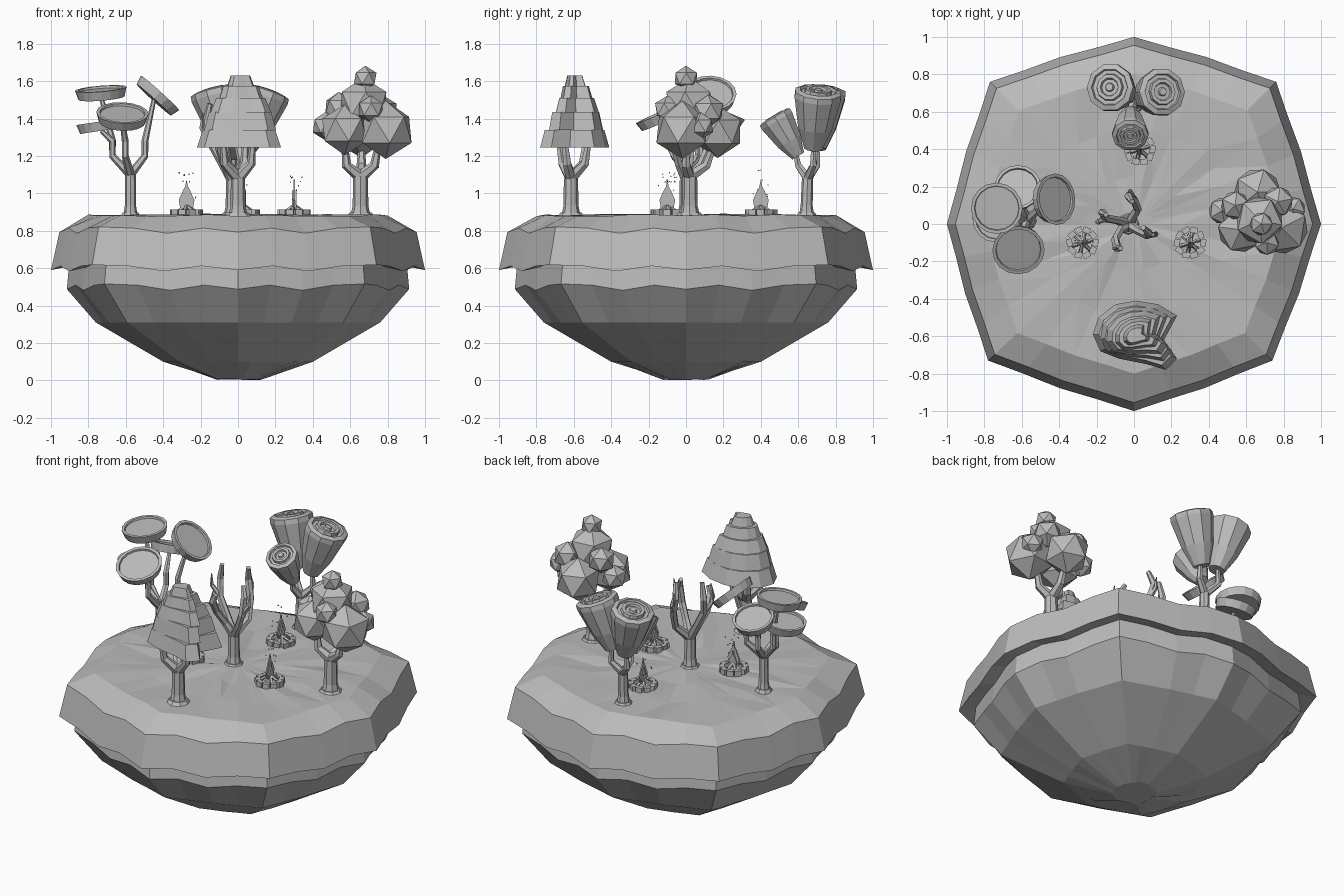
import bpy, bmesh, math, random
from mathutils import Vector, Matrix

random.seed(4)
if "Cube" in bpy.data.objects:
    bpy.data.objects.remove(bpy.data.objects["Cube"], do_unlink=True)

grey = bpy.data.materials.new("plain_grey")
grey.use_nodes = True
grey.diffuse_color = (0.5, 0.5, 0.5, 1)
grey.node_tree.nodes["Principled BSDF"].inputs["Base Color"].default_value = (0.5, 0.5, 0.5, 1)
GROUND = 0.885


def finish(name, bm):
    bmesh.ops.recalc_face_normals(bm, faces=bm.faces)
    mesh = bpy.data.meshes.new(name)
    bm.to_mesh(mesh)
    bm.free()
    mesh.materials.append(grey)
    obj = bpy.data.objects.new(name, mesh)
    bpy.context.collection.objects.link(obj)
    return obj


def loft(bm, rings):
    """Bridge equal rings of points and cap both ends."""
    vs = [[bm.verts.new(p) for p in ring] for ring in rings]
    n = len(vs[0])
    for a, b in zip(vs, vs[1:]):
        for i in range(n):
            j = (i + 1) % n
            bm.faces.new((a[i], a[j], b[j], b[i]))
    bm.faces.new(vs[0])
    bm.faces.new(vs[-1])
    return vs


def circle(centre, axis, r, sides, turn=0.0):
    rot = Vector((0, 0, 1)).rotation_difference(Vector(axis)).to_matrix()
    return [Vector(centre) + rot @ Vector((r * math.cos(a), r * math.sin(a), 0))
            for a in (turn + math.tau * i / sides for i in range(sides))]


def lathe(name, profile, base, axis, sides):
    axis = Vector(axis).normalized()
    bm = bmesh.new()
    loft(bm, [circle(Vector(base) + axis * h, axis, r, sides) for r, h in profile])
    return finish(name, bm)


def tube(bm, points, radii, sides=6):
    pts = [Vector(p) for p in points]
    rings = []
    for i, p in enumerate(pts):
        direction = (pts[min(i + 1, len(pts) - 1)] - pts[max(i - 1, 0)]).normalized()
        rings.append(circle(p, direction, radii[i], sides))
    loft(bm, rings)


def trunk(name, x, y, fork, branches, r=0.035):
    """Flared stem with a low mound, then bent branches from the fork."""
    bm = bmesh.new()
    tube(bm, [(x, y, GROUND - 0.02), (x, y, GROUND + 0.05), fork],
         [r * 1.35, r, r * 0.95], 8)
    for b in branches:
        tube(bm, [fork] + b, [r * 0.8] + [r * 0.62] * (len(b) - 1) + [r * 0.4])
    tube(bm, [(x, y, GROUND - 0.03), (x, y, GROUND + 0.012)], [r * 2.2, r * 1.4], 8)
    finish(name, bm)


# Island outline: eight corners, each side split in four
corners = [(1, 0), (.76, .76), (0, 1), (-.77, .76), (-1, 0), (-.78, -.73), (0, -1), (.74, -.73)]
outline, wave = [], []
for k, c in enumerate(corners):
    d = corners[(k + 1) % 8]
    for t in range(4):
        p = Vector(c).lerp(Vector(d), t / 4)
        outline.append(p * (1 + (0, .005, .015, .005)[t]))
        s = t if k % 2 == 0 else 4 - t
        wave.append((-.022, 0, -.028, 0, .006)[s])


def island_ring(factor, z, waviness=0.0, noise=0.0):
    return [Vector((p.x * factor, p.y * factor,
                    z + w * waviness + random.uniform(-noise, noise)))
            for p, w in zip(outline, wave)]


# Island: rocky bowl below, turf slab with an overhanging rim above
bm = bmesh.new()
loft(bm, [island_ring(.13, .01, 0, .008), island_ring(.4, .10), island_ring(.76, .31),
          island_ring(.915, .51, 1), island_ring(.9, .66)])
finish("rock_base", bm)
bm = bmesh.new()
loft(bm, [island_ring(.86, .64, 1), island_ring(1, .612, 1), island_ring(.955, .815, 1),
          island_ring(.8, .882, 0, .006), island_ring(.52, .878, 0, .012),
          island_ring(.26, .882, 0, .01), island_ring(.08, .887)])
bmesh.ops.triangulate(bm, faces=[f for f in bm.faces if f.calc_center_median().z > .86])
finish("turf_top", bm)

# Disc tree on the right hand side of the island
discs = [((-.73, .09, 1.51), (-.08, -.12, 1), .138), ((-.45, .13, 1.5), (.68, .05, .75), .138),
         ((-.62, -.12, 1.385), (.04, -.4, .9), .14), ((-.73, .03, 1.335), (-.15, 0, 1), .128),
         ((-.62, .18, 1.39), (-.05, .35, .93), .125)]
stems = []
for c, axis, r in discs:
    lathe("leaf_disc", [(r * .9, 0), (r, .05), (r * .87, .05), (r * .85, .038)], c, axis, 16)
    bend = Vector((-.575, .02, 1.2)).lerp(Vector((c[0], c[1], 1.2)), .62)
    stems.append([bend, bend + Vector((0, 0, .08)), c])
trunk("disc_tree_trunk", -.575, .02, (-.575, .02, 1.1), stems, .03)

# Tiered tree at the front, each tier a notched tapered slab
tier_shape = [(.22, .11), (.12, .17), (0, .19), (-.11, .17), (-.2, .1), (-.23, .01),
              (-.19, -.08), (-.09, -.12), (.06, -.15), (.16, -.18), (.22, -.12), (.15, -.02)]
tiers = [(1.245, 1.34, 1, .86), (1.34, 1.435, .83, .72), (1.43, 1.51, .7, .56),
         (1.505, 1.575, .5, .4), (1.57, 1.63, .31, .22)]
bm = bmesh.new()
for n, (z0, z1, s0, s1) in enumerate(tiers):
    turn = Matrix.Rotation(.12 * n, 3, 'Z')
    loft(bm, [[turn @ Vector((x * s, y * s, 0)) + Vector((.01, -.6, z)) for x, y in tier_shape]
              for z, s in ((z0, s0), (z1, s1))])
finish("tiered_foliage", bm)
trunk("tiered_tree_trunk", 0, -.615, (0, -.615, 1.08),
      [[(sx * .07, -.6 + sy * .06, 1.16), (sx * .08, -.6 + sy * .08, 1.28)]
       for sx, sy in ((-1, -1), (1, -.6), (.5, 1), (-.8, .8))], .04)

# Faceted ball tree on the left hand side of the island
balls = [(.79, -.02, 1.34, .15), (.57, -.03, 1.34, .13), (.66, .17, 1.33, .135),
         (.67, .02, 1.48, .135), (.68, 0, 1.615, .065), (.47, .07, 1.36, .075),
         (.54, .1, 1.46, .08), (.77, .12, 1.44, .085), (.85, .08, 1.36, .07), (.71, -.1, 1.45, .07)]
bm = bmesh.new()
for x, y, z, r in balls:
    spin = Matrix.Rotation(random.uniform(0, 1.2), 4, 'Z')
    bmesh.ops.create_icosphere(bm, subdivisions=1, radius=r * 1.04,
                               matrix=Matrix.Translation((x, y, z)) @ spin)
finish("ball_foliage", bm)
trunk("ball_tree_trunk", .655, .02, (.655, .02, 1.09),
      [[(.58, 0, 1.15), (.57, 0, 1.26)], [(.73, 0, 1.15), (.75, 0, 1.26)],
       [(.66, .11, 1.15), (.66, .15, 1.26)]], .042)

# Cup tree at the back: flared cups with stepped tops
cups = [((-.05, .7, 1.24), (-.23, .09, .9), 1), ((.05, .68, 1.24), (.3, .08, .9), 1),
        ((-.02, .6, 1.2), (0, -.5, .83), .76)]
stems = []
for base, axis, s in cups:
    lathe("cup_foliage", [(r * s, h * s) for r, h in
                          ((.05, 0), (.095, .12), (.13, .29), (.128, .32), (.1, .33), (.095, .315),
                           (.075, .315), (.07, .335), (.05, .335), (.045, .32), (.025, .32),
                           (.02, .335))], base, axis, 10)
    b = Vector(base)
    stems.append([Vector((b.x * 1.3, b.y, 1.15)), b + Vector(axis) * .03])
trunk("cup_tree_trunk", .0, .645, (0, .65, 1.08), stems, .032)

# Bare tree in the middle with claw-like twigs
bare = [[(-.09, .02, 1.17), (-.15, .03, 1.28), (-.17, .06, 1.38), (-.15, .05, 1.48)],
        [(.02, .08, 1.16), (.0, .13, 1.27), (-.03, .15, 1.38), (-.01, .12, 1.47)],
        [(.03, -.04, 1.16), (.07, -.06, 1.25), (.08, -.05, 1.36), (.05, -.02, 1.42)],
        [(-.07, -.03, 1.15), (-.1, -.08, 1.24), (-.09, -.13, 1.32), (-.07, -.13, 1.37)]]
trunk("bare_tree_trunk", -.03, 0, (-.03, 0, 1.07), bare, .036)
bm = bmesh.new()
for b in bare:
    start = Vector(b[1])
    out = Vector((start.x + .03, start.y, 0)).normalized()
    side = Vector((-out.y, out.x, 0))
    tube(bm, [start, start + out * .04 + side * .03 + Vector((0, 0, .07)),
              start + out * .03 + side * .04 + Vector((0, 0, .15))], [.018, .013, .003], 5)
finish("bare_tree_twigs", bm)


# Campfires: stone ring, leaning logs, flat flame and sparks
def box(bm, centre, size, rot):
    bmesh.ops.create_cube(bm, size=1, matrix=Matrix.Translation(centre) @ rot
                          @ Matrix.Diagonal((*size, 1)))


flame_half = [(.0, .0), (.035, .02), (.042, .06), (.028, .09), (.02, .11), (.008, .13), (0, .17)]
for fx, fy, turn in ((-.275, -.1, 0), (.3, -.1, math.pi / 2), (.03, .4, math.pi / 2)):
    stones, logs, flame, sparks = (bmesh.new() for _ in range(4))
    for i in range(10):
        a = math.tau * i / 10
        spin = Matrix.Rotation(a + random.uniform(-.3, .3), 4, 'Z')
        box(stones, (fx + .07 * math.cos(a), fy + .07 * math.sin(a), GROUND + .012),
            (.03, .04, .035), spin)
    for i in range(6):
        a = math.tau * i / 6 + .3
        out = Vector((math.cos(a), math.sin(a), 0))
        foot = Vector((fx, fy, GROUND + .01)) + out * .06
        tube(logs, [foot, foot - out * .065 + Vector((0, 0, .045))], [.011, .01], 5)
    for thick, scale in ((.004, 1), (.012, .65)):
        shape = flame_half + [(-x, z) for x, z in reversed(flame_half[1:-1])]
        spin = Matrix.Rotation(turn, 3, 'Z')
        loft(flame, [[spin @ Vector((x * scale, t, z * scale)) + Vector((fx, fy, GROUND + .02))
                      for x, z in shape] for t in (-thick, thick)])
    for i in range(9):
        box(sparks, (fx + random.uniform(-.05, .05), fy + random.uniform(-.05, .05),
                     GROUND + random.uniform(.08, .24)), (.006,) * 3,
            Matrix.Rotation(random.random(), 4, 'X'))
    for name, part in (("fire_stones", stones), ("fire_logs", logs),
                       ("fire_flame", flame), ("fire_sparks", sparks)):
        finish(name, part)
